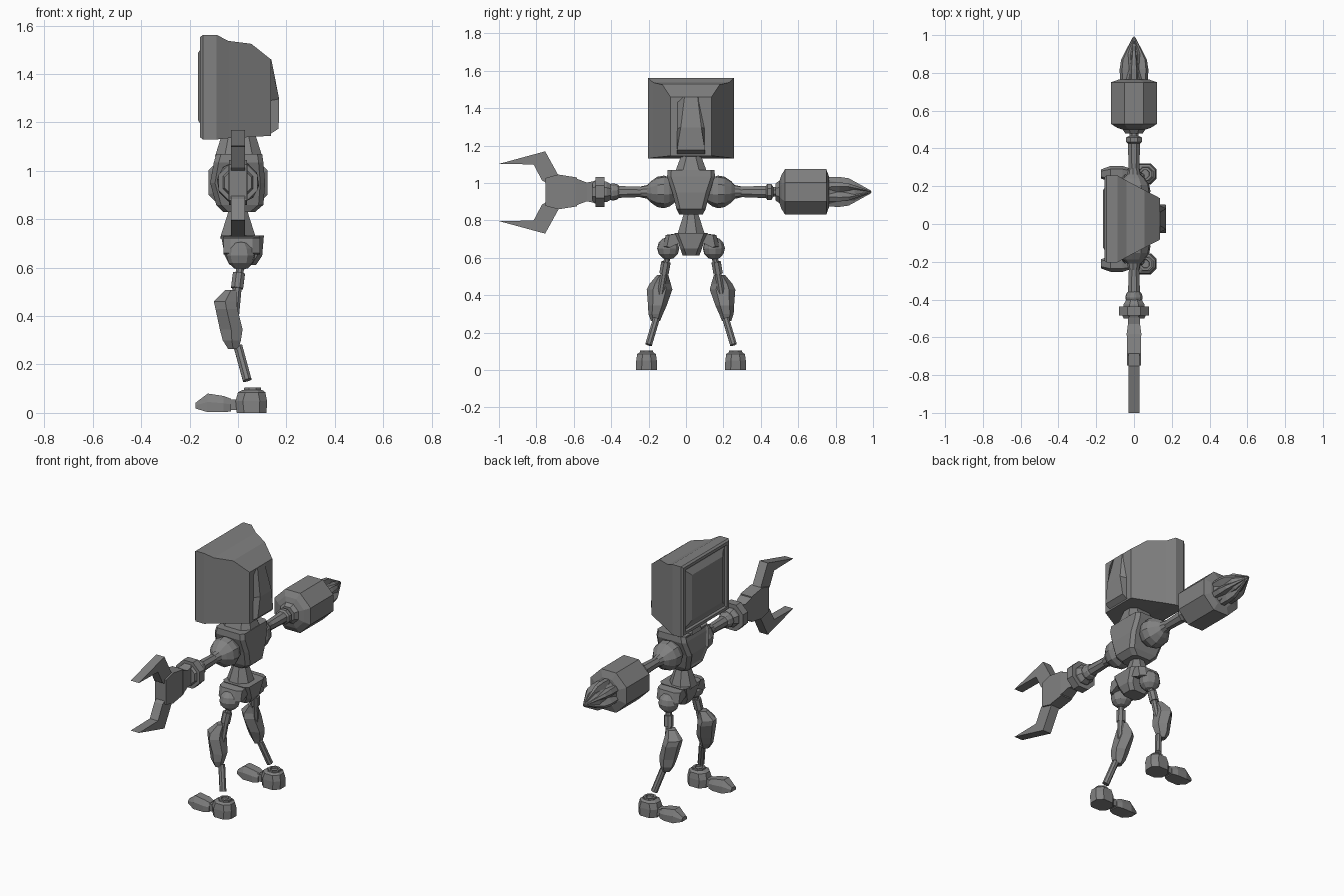
import bpy, bmesh, math
from mathutils import Vector

CY = 0.027   # mirror plane of the body
AZ = 0.952   # arm axis height

grey = bpy.data.materials.new("metal_grey")
grey.diffuse_color = (0.22, 0.22, 0.22, 1)


def finish(name, bm):
    bmesh.ops.recalc_face_normals(bm, faces=bm.faces)
    me = bpy.data.meshes.new(name)
    bm.to_mesh(me)
    bm.free()
    me.materials.append(grey)
    ob = bpy.data.objects.new(name, me)
    bpy.context.collection.objects.link(ob)
    return ob


def loft(name, rings, inset=None):
    """Skin a list of equal-length point rings and cap the ends."""
    bm = bmesh.new()
    vs = [[bm.verts.new(p) for p in r] for r in rings]
    n = len(vs[0])
    for a, b in zip(vs, vs[1:]):
        for i in range(n):
            bm.faces.new((a[i], a[(i + 1) % n], b[(i + 1) % n], b[i]))
    bm.faces.new(vs[0])
    bm.faces.new(vs[-1])
    bmesh.ops.recalc_face_normals(bm, faces=bm.faces)
    if inset:
        bm.normal_update()
        faces = [f for f in bm.faces if f.normal.x < -0.85]
        bmesh.ops.inset_region(bm, faces=faces, thickness=inset, depth=-0.008)
    return finish(name, bm)


def lathe(name, prof, centre=(0, 0, 0), axis=(0, 1, 0), sides=8, flat=True):
    """Revolve (distance, radius) pairs around an axis."""
    ax = Vector(axis).normalized()
    u = ax.orthogonal().normalized()
    w = ax.cross(u)
    off = 0.5 if flat else 0
    k = 1 / math.cos(math.pi / sides) if flat else 1
    rings = []
    for d, r in prof:
        ring = []
        for i in range(sides):
            t = 2 * math.pi * (i + off) / sides
            ring.append(Vector(centre) + ax * d + (u * math.cos(t) + w * math.sin(t)) * r * k)
        rings.append(ring)
    return loft(name, rings)


def rod(name, a, b, r, r2=None, sides=8):
    a, b = Vector(a), Vector(b)
    return lathe(name, [(0, r), ((b - a).length, r2 or r)], a, b - a, sides)


def ball(name, c, r, axis=(0, 0, 1)):
    prof = [(-r * math.cos(math.pi * i / 6), max(r * math.sin(math.pi * i / 6), r * 0.05))
            for i in range(7)]
    return lathe(name, prof, c, axis, 10, False)


def plan(z, x0, x1, hy, c=0.02, cy=CY):
    """Chamfered rectangle lying flat at height z."""
    y0, y1 = cy - hy, cy + hy
    return [(x0 + c, y0, z), (x1 - c, y0, z), (x1, y0 + c, z), (x1, y1 - c, z),
            (x1 - c, y1, z), (x0 + c, y1, z), (x0, y1 - c, z), (x0, y0 + c, z)]


def upright(x, hy, top, bot):
    """Rectangle facing along x."""
    return [(x, CY - hy, bot), (x, CY + hy, bot), (x, CY + hy, top), (x, CY - hy, top)]


# Head: monitor casing with recessed, bulging screen, tapering to the back
loft("monitor_head", [upright(*r) for r in [
    (-0.165, 0.15, 1.487, 1.21), (-0.143, 0.185, 1.52, 1.17), (-0.143, 0.195, 1.53, 1.16),
    (-0.156, 0.2, 1.535, 1.155), (-0.156, 0.222, 1.553, 1.138), (-0.145, 0.23, 1.562, 1.13),
    (-0.088, 0.23, 1.562, 1.13), (-0.04, 0.203, 1.537, 1.135), (0.055, 0.153, 1.525, 1.14),
    (0.137, 0.11, 1.46, 1.145)]])
# Vent housing on the back of the monitor
loft("monitor_vent", [
    [(0.13, CY - 0.075, z0), (0.13, CY + 0.075, z0), (x, CY + h, z), (x, CY - h, z)]
    for z0, z, x, h in [(1.15, 1.175, 0.168, 0.075), (1.29, 1.297, 0.17, 0.055),
                        (1.46, 1.46, 0.138, 0.035)]])

# Neck, torso, waist, pelvis
loft("neck", [plan(1.06, -0.095, 0.1, 0.085, 0.04), plan(1.14, -0.07, 0.075, 0.055, 0.03),
              plan(1.19, -0.03, 0.04, 0.035, 0.015)])
loft("torso", [plan(0.83, -0.06, 0.07, 0.062), plan(0.86, -0.09, 0.105, 0.078),
               plan(0.95, -0.115, 0.112, 0.1), plan(1.035, -0.1, 0.105, 0.128),
               plan(1.07, -0.09, 0.1, 0.125)], inset=0.015)
lathe("waist", [(0.72, 0.075), (0.84, 0.037)], (0, CY, 0), (0, 0, 1))
loft("pelvis", [plan(0.612, -0.035, 0.075, 0.045), plan(0.65, -0.055, 0.1, 0.058),
                plan(0.732, -0.07, 0.107, 0.09)])

# Shoulders, hips and legs on both sides
for s, side in ((-1, "right"), (1, "left")):
    def P(x, d, z):
        return (x, CY + s * d, z)

    lathe(side + "_shoulder", [(0.08, 0.05), (0.115, 0.075), (0.145, 0.084), (0.18, 0.078),
                               (0.215, 0.055), (0.235, 0.035), (0.27, 0.028)],
          (0, CY, AZ), (0, s, 0), 10)
    # Hip cover and ball
    hood = [(0.06, 0.732), (0.135, 0.722), (0.152, 0.66), (0.13, 0.655), (0.06, 0.68)]
    loft(side + "_hip_cover", [[P(x, 0.06 + (d - 0.06) * k, z) for d, z in hood]
                               for x, k in ((-0.06, 0.75), (-0.03, 1), (0.06, 1), (0.09, 0.75))])
    ball(side + "_hip_ball", P(0.012, 0.122, 0.65), 0.06)
    # Thigh
    rod(side + "_hip_pin", P(0.01, 0.125, 0.61), P(0.004, 0.135, 0.56), 0.016)
    rod(side + "_thigh_cuff", P(0.004, 0.134, 0.577), P(-0.004, 0.145, 0.515), 0.025)
    rod(side + "_thigh_rod", P(-0.002, 0.142, 0.53), P(-0.02, 0.175, 0.33), 0.018)
    # Shin armour: stacked sections (height, front x, back x, inner d, outer d)
    secs = [(0.263, -0.04, 0.0, 0.165, 0.215), (0.30, -0.063, 0.012, 0.15, 0.228),
            (0.345, -0.075, 0.019, 0.13, 0.23), (0.43, -0.093, -0.002, 0.1, 0.237),
            (0.46, -0.1, -0.006, 0.108, 0.222), (0.508, -0.052, -0.005, 0.122, 0.182)]
    loft(side + "_shin_armour", [
        [P(x0, i + (o - i) * 0.35, z), P(x0, i + (o - i) * 0.65, z), P((x0 + x1) / 2, o, z),
         P(x1, i + (o - i) * 0.75, z), P(x1, i + (o - i) * 0.25, z), P((x0 + x1) / 2, i, z)]
        for z, x0, x1, i, o in secs])
    rod(side + "_shin_rod", P(0.0, 0.185, 0.275), P(0.038, 0.227, 0.135), 0.018)
    # Foot: heel block, ankle ring, link, toe
    fy = CY + s * 0.238
    loft(side + "_heel", [plan(z, x0, x1, h, c, fy) for z, x0, x1, h, c in [
        (0, -0.005, 0.118, 0.056, 0.03), (0.05, -0.01, 0.12, 0.055, 0.03),
        (0.085, 0.0, 0.113, 0.05, 0.03), (0.095, 0.02, 0.1, 0.036, 0.02)]])
    lathe(side + "_ankle_ring", [(0.08, 0.036), (0.104, 0.034), (0.104, 0.022), (0.094, 0.02)],
          (0.06, fy, 0), (0, 0, 1))
    loft(side + "_foot_link", [plan(z, -0.04, 0.01, 0.025, 0.005, fy) for z in (0.012, 0.055)])
    toe = [(-0.175, 0.018, 0.042, 0.024), (-0.125, 0.003, 0.08, 0.042),
           (-0.06, 0.003, 0.07, 0.042), (-0.028, 0.006, 0.058, 0.032)]
    loft(side + "_toe", [[(x, fy - h, b), (x, fy + h, b), (x, fy + h, b + (t - b) * 0.55),
                          (x, fy + h * 0.6, t), (x, fy - h * 0.6, t), (x, fy - h, b + (t - b) * 0.55)]
                         for x, b, t, h in toe])

# Claw arm (towards -y)
origin, out = (0, 0, AZ), (0, -1, 0)
lathe("claw_arm_tube", [(0.2, 0.026), (0.37, 0.032)], origin, out)
ball("claw_elbow", (0, -0.39, AZ), 0.047, out)
lathe("claw_wrist", [(0.4, 0.04), (0.425, 0.055), (0.437, 0.055), (0.437, 0.08), (0.485, 0.08),
                     (0.485, 0.062), (0.5, 0.055)], origin, out)
loft("claw_wrist_block", [[(sx * hx, -d, AZ + sz * hz) for sx, sz in
                           ((-1, -1), (1, -1), (1, 1), (-1, 1))]
                          for d, hx, hz in ((0.49, 0.03, 0.058), (0.53, 0.032, 0.05),
                                            (0.59, 0.04, 0.073))])
# Palm plate
palm = [(-0.582, 0.077), (-0.683, 0.093), (-0.75, 0.075), (-0.75, -0.075), (-0.683, -0.093),
        (-0.582, -0.077)]
loft("claw_palm", [[(x, y, AZ + z) for y, z in palm] for x in (-0.038, 0.038)])
# Two curved pincers
pincer = [(-0.67, 0.07), (-0.683, 0.093), (-0.753, 0.22), (-1.0, 0.153), (-0.815, 0.15),
          (-0.77, 0.065), (-0.745, 0.05)]
for s, side in ((1, "upper"), (-1, "lower")):
    loft(side + "_pincer", [[(x, y, AZ - 0.003 + s * z) for y, z in pincer]
                            for x in (-0.028, 0.028)])

# Drill arm (towards +y)
out = (0, 1, 0)
lathe("drill_arm_tube", [(0.25, 0.026), (0.43, 0.033)], origin, out)
lathe("drill_wrist", [(0.425, 0.03), (0.435, 0.043), (0.457, 0.043), (0.467, 0.025),
                      (0.485, 0.025)], origin, out)
lathe("drill_drum", [(0.478, 0.045), (0.5, 0.06), (0.51, 0.09), (0.53, 0.122), (0.75, 0.122),
                     (0.765, 0.08)], origin, out)
lathe("drill_core", [(0.74, 0.07), (0.82, 0.05), (0.9, 0.045), (0.993, 0.002)], origin, out)
# Blades closing to the tip
for i in range(6):
    a = math.pi / 3 * i
    radial = Vector((math.sin(a), 0, math.cos(a)))
    tang = Vector((math.cos(a), 0, -math.sin(a)))
    blade = [(0.745, 0.045, 0.078, 0.028), (0.82, 0.045, 0.08, 0.026),
             (0.87, 0.035, 0.073, 0.02), (0.988, 0.001, 0.008, 0.003)]
    loft("drill_blade_%d" % (i + 1), [
        [Vector((0, y, AZ)) + radial * r + tang * t for r, t in
         ((r0, -w), (r1, -w * 0.5), (r1, w * 0.5), (r0, w))] for y, r0, r1, w in blade])
